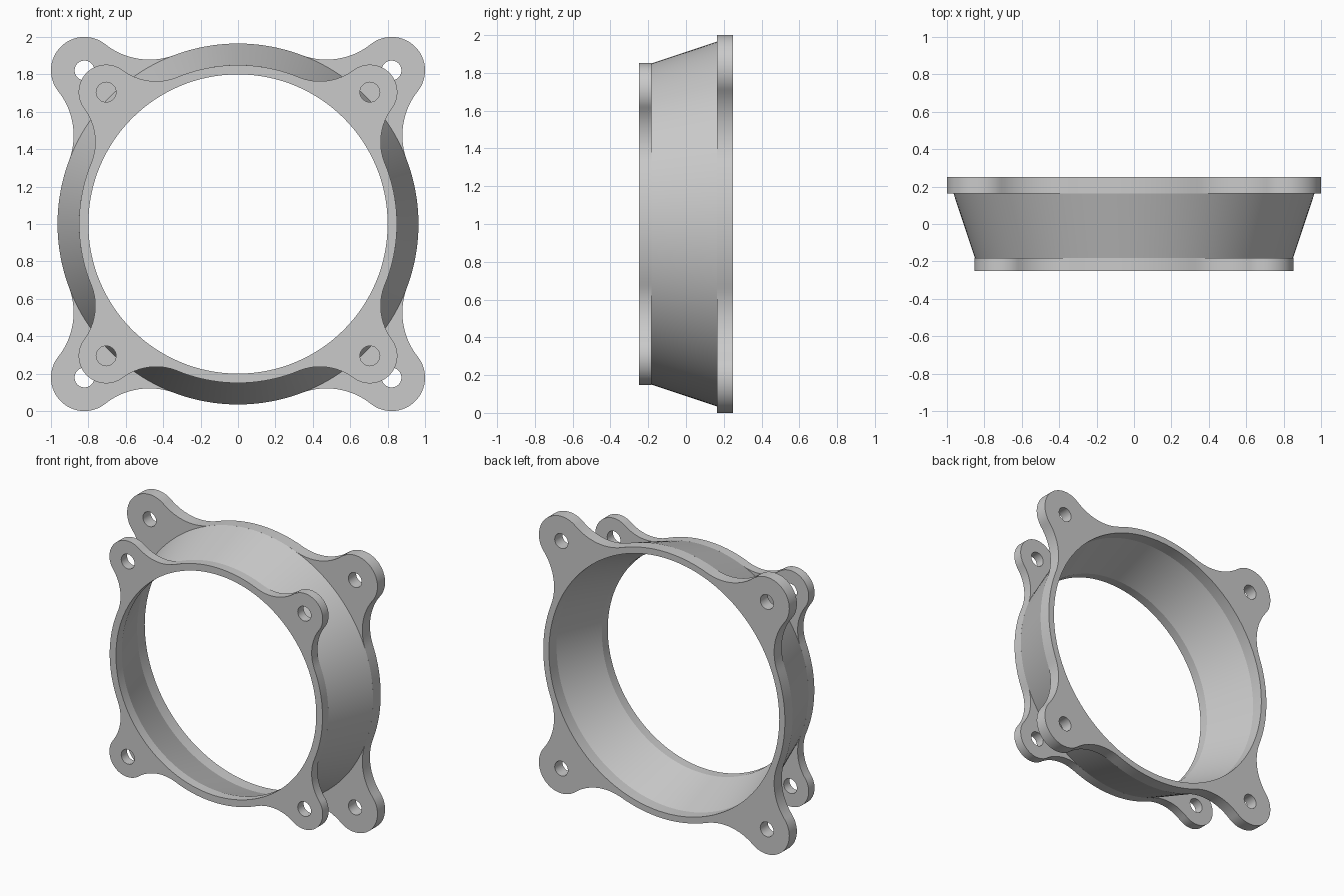
import bpy
import bmesh
from math import sin, cos, acos, atan2, pi, radians
from mathutils import Vector

if "Cube" in bpy.data.objects:
    bpy.data.objects.remove(bpy.data.objects["Cube"], do_unlink=True)

GREY = (0.59, 0.59, 0.59, 1)
grey = bpy.data.materials.new("plain grey")
grey.use_nodes = True
grey.diffuse_color = GREY
grey.node_tree.nodes["Principled BSDF"].inputs["Base Color"].default_value = GREY

CENTRE_Z = 1.0
SEGMENTS = 128


def arc(cx, cy, radius, start, end, steps):
    """Points along an arc, without its last point."""
    return [Vector((cx + radius * cos(start + (end - start) * i / steps),
                    cy + radius * sin(start + (end - start) * i / steps)))
            for i in range(steps)]


def eared_outline(ring, ear, ear_radius, fillet):
    """Ring outline with four round ears blended in by concave fillets."""
    reach = ear * 2 ** 0.5
    a, b = ring + fillet, ear_radius + fillet
    spread = acos((a * a + reach * reach - b * b) / (2 * a * reach))
    touch = pi / 4 - spread
    fx, fy = a * cos(touch), a * sin(touch)
    to_ear = atan2(ear - fy, ear - fx)
    # One quarter, symmetric about its diagonal
    quarter = arc(0, 0, ring, -touch, touch, 20)
    quarter += arc(fx, fy, fillet, touch + pi, to_ear, 16)
    quarter += arc(ear, ear, ear_radius, to_ear - pi, pi / 2 - to_ear + pi, 36)
    quarter += arc(fy, fx, fillet, pi / 2 - to_ear, -pi / 2 - touch, 16)
    points = []
    for k in range(4):
        c, s = cos(k * pi / 2), sin(k * pi / 2)
        points += [Vector((c * p.x - s * p.y, s * p.x + c * p.y)) for p in quarter]
    return points


def finish(bm, name):
    bmesh.ops.recalc_face_normals(bm, faces=bm.faces)
    mesh = bpy.data.meshes.new(name)
    bm.to_mesh(mesh)
    bm.free()
    mesh.materials.append(grey)
    obj = bpy.data.objects.new(name, mesh)
    bpy.context.collection.objects.link(obj)
    bpy.ops.object.select_all(action='DESELECT')
    obj.select_set(True)
    bpy.context.view_layer.objects.active = obj
    bpy.ops.object.shade_smooth_by_angle(angle=radians(30))


def flange(name, y0, y1, ring, bore, ear, ear_radius, hole, fillet):
    """Flat plate with a round bore and a bolt hole in each ear."""
    loops = [eared_outline(ring, ear, ear_radius, fillet),
             arc(0, 0, bore, 0, 2 * pi, SEGMENTS)]
    loops += [arc(sx * ear, sz * ear, hole, 0, 2 * pi, 24)
              for sx in (-1, 1) for sz in (-1, 1)]
    bm = bmesh.new()
    for loop in loops:
        verts = [bm.verts.new((p.x, y0, p.y + CENTRE_Z)) for p in loop]
        for i, v in enumerate(verts):
            bm.edges.new((verts[i - 1], v))
    bmesh.ops.triangle_fill(bm, edges=bm.edges[:], use_beauty=True, normal=(0, -1, 0))
    top = bmesh.ops.extrude_face_region(bm, geom=bm.faces[:], use_keep_orig=True)
    moved = [g for g in top["geom"] if isinstance(g, bmesh.types.BMVert)]
    bmesh.ops.translate(bm, verts=moved, vec=(0, y1 - y0, 0))
    finish(bm, name)


def duct(name, y0, y1, outer, inner):
    """Open tapered wall between the flanges, which cover both its ends."""
    bm = bmesh.new()
    for radii in (outer, inner):
        front, rear = [[bm.verts.new((p.x, y, p.y + CENTRE_Z))
                        for p in arc(0, 0, r, 0, 2 * pi, SEGMENTS)]
                       for r, y in zip(radii, (y0, y1))]
        for i in range(SEGMENTS):
            quad = (front[i - 1], front[i], rear[i], rear[i - 1])
            # The inner wall faces the axis
            bm.faces.new(quad if radii is inner else quad[::-1])
    # Rims joining the two walls
    bm.verts.ensure_lookup_table()
    for end in range(2):
        for i in range(SEGMENTS):
            j = (i + 1) % SEGMENTS
            bm.faces.new([bm.verts[(end + 2 * wall) * SEGMENTS + k]
                          for wall, k in ((0, i), (0, j), (1, j), (1, i))])
    finish(bm, name)


flange("front_flange", -0.25, -0.183, 0.85, 0.80, 0.705, 0.147, 0.053, 0.30)
flange("rear_flange", 0.163, 0.25, 0.965, 0.92, 0.821, 0.179, 0.053, 0.38)
duct("tapered_duct", -0.183, 0.163, (0.85, 0.965), (0.80, 0.92))
